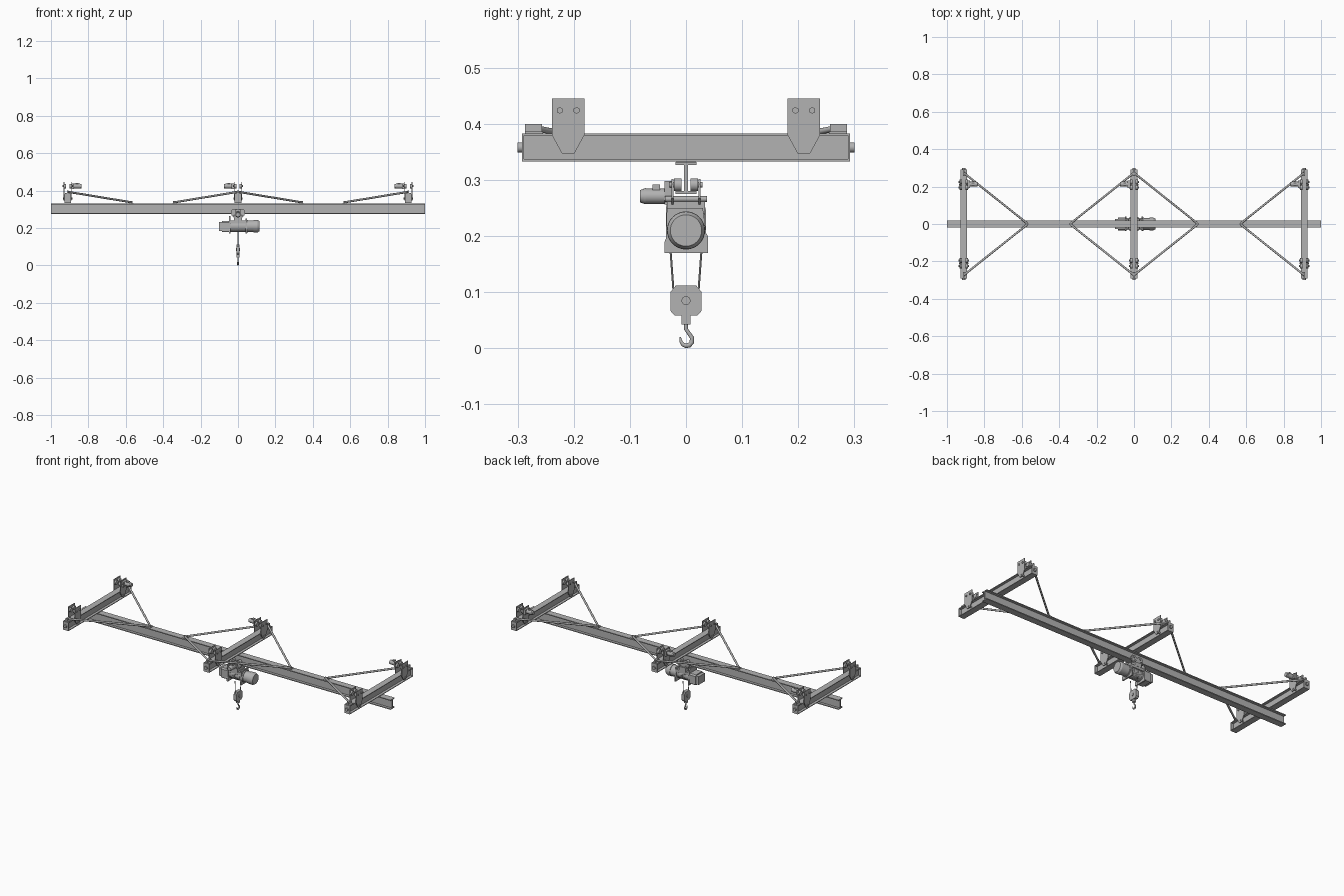
import bpy, bmesh, math
from mathutils import Vector, Matrix

steel = bpy.data.materials.new("grey_steel")
steel.diffuse_color = (0.45, 0.45, 0.45, 1)


def finish(name, bm, smooth=False):
    bmesh.ops.recalc_face_normals(bm, faces=bm.faces)
    me = bpy.data.meshes.new(name)
    bm.to_mesh(me)
    bm.free()
    ob = bpy.data.objects.new(name, me)
    bpy.context.collection.objects.link(ob)
    me.materials.append(steel)
    if smooth:
        bpy.ops.object.select_all(action='DESELECT')
        ob.select_set(True)
        bpy.context.view_layer.objects.active = ob
        bpy.ops.object.shade_smooth_by_angle(angle=math.radians(35))
    return ob


def box(name, x, y, z):
    """Box from three (min, max) ranges."""
    bm = bmesh.new()
    bmesh.ops.create_cube(bm, size=1)
    for v in bm.verts:
        v.co = [r[0] if c < 0 else r[1] for c, r in zip(v.co, (x, y, z))]
    return finish(name, bm)


def rod(name, a, b, r, n=20, r2=None):
    """Cylinder or cone between two points."""
    a, b = Vector(a), Vector(b)
    d = b - a
    bm = bmesh.new()
    bmesh.ops.create_cone(bm, cap_ends=True, segments=n, radius1=r,
                          radius2=r if r2 is None else r2, depth=d.length)
    rot = d.to_track_quat('Z', 'Y').to_matrix().to_4x4()
    bm.transform(Matrix.Translation((a + b) / 2) @ rot)
    return finish(name, bm, True)


def prism(name, pts, lo, hi, axis):
    """Extrude a profile: (y, z) along x, or (x, z) along y."""
    bm = bmesh.new()
    place = (lambda p, t: (t, p[0], p[1])) if axis == 'x' else (lambda p, t: (p[0], t, p[1]))
    f = bm.faces.new([bm.verts.new(place(p, lo)) for p in pts])
    ext = bmesh.ops.extrude_face_region(bm, geom=[f])
    step = Vector((hi - lo, 0, 0)) if axis == 'x' else Vector((0, hi - lo, 0))
    bmesh.ops.translate(bm, vec=step, verts=[v for v in ext['geom'] if isinstance(v, bmesh.types.BMVert)])
    return finish(name, bm)


def i_profile(c, w, z0, z1, t, web):
    half = [(w, z0), (w, z0 + t), (web, z0 + t), (web, z1 - t), (w, z1 - t), (w, z1)]
    return [(c + a, b) for a, b in half] + [(c - a, b) for a, b in reversed(half)]


# Main running beam
prism("main_beam", i_profile(0, 0.019, 0.275, 0.332, 0.005, 0.004), -1, 1, 'x')

for cx in (-0.91, 0, 0.91):
    # Cross beam with end plates
    prism("cross_beam", i_profile(cx, 0.018, 0.333, 0.383, 0.004, 0.003), -0.29, 0.29, 'y')
    for s in (-1, 1):
        box("end_plate", (cx - 0.018, cx + 0.018), sorted((s * 0.289, s * 0.292)), (0.333, 0.383))
        rod("end_buffer", (cx, s * 0.291, 0.358), (cx, s * 0.3, 0.358), 0.009, 16)
        # Brace bracket: base and upright lugs
        box("brace_base", (cx - 0.015, cx + 0.015), sorted((s * 0.255, s * 0.287)), (0.383, 0.386))
        box("brace_lug", (cx - 0.005, cx + 0.005), sorted((s * 0.257, s * 0.287)), (0.385, 0.4))
        # Hanger trolley: two tapered side plates with rollers
        c = s * 0.21
        prof = [(c - 0.029, 0.445), (c - 0.029, 0.38), (c - 0.011, 0.347),
                (c + 0.011, 0.347), (c + 0.029, 0.38), (c + 0.029, 0.445)]
        for k in (-1, 1):
            px = cx + k * 0.0205
            prism("hanger_plate", prof, px - 0.002, px + 0.002, 'x')
            for d in (-0.015, 0.015):
                rod("roller", (cx + k * 0.009, c + d, 0.424), (cx + k * 0.0185, c + d, 0.424), 0.0125)
                rod("roller_nut", (cx + k * 0.022, c + d, 0.424), (cx + k * 0.027, c + d, 0.424), 0.006, 6)
        rod("hanger_pin", (cx - 0.025, c, 0.358), (cx + 0.025, c, 0.358), 0.005, 16)
    # Travel drive on the rear trolley
    m = 1 if cx < 0 else -1
    box("drive_gearbox", sorted((cx + m * 0.022, cx + m * 0.034)), (0.192, 0.232), (0.409, 0.438))
    rod("drive_motor", (cx + m * 0.034, 0.213, 0.424), (cx + m * 0.066, 0.213, 0.424), 0.013)
    rod("drive_fan_cover", (cx + m * 0.066, 0.213, 0.424), (cx + m * 0.074, 0.213, 0.424), 0.0115)
    box("drive_terminal_box", sorted((cx + m * 0.042, cx + m * 0.056)), (0.206, 0.22), (0.435, 0.441))
    # Diagonal braces down to the main beam
    for m in ((1,) if cx < 0 else (-1,) if cx > 0 else (-1, 1)):
        ex = cx + m * 0.338
        box("brace_foot", (ex - 0.012, ex + 0.012), (-0.017, 0.017), (0.332, 0.335))
        box("brace_foot_lug", (ex - 0.009, ex + 0.009), (-0.004, 0.004), (0.334, 0.344))
        for s in (-1, 1):
            rod("brace", (cx + m * 0.003, s * 0.271, 0.393), (ex, s * 0.004, 0.338), 0.0055, 12)

# Hoist trolley clasping the lower flange of the main beam
for s in (-1, 1):
    prof = [(-0.036, 0.268), (-0.036, 0.293), (-0.029, 0.302), (-0.010, 0.302), (-0.005, 0.293),
            (0.005, 0.293), (0.010, 0.302), (0.029, 0.302), (0.036, 0.293), (0.036, 0.268),
            (0.02, 0.255), (-0.02, 0.255)]
    prism("trolley_plate", prof, s * 0.022, s * 0.026, 'y')
    for x in (-0.02, 0.02):
        rod("trolley_wheel", (x, s * 0.008, 0.2915), (x, s * 0.021, 0.2915), 0.0115)
        rod("trolley_axle", (x, s * 0.021, 0.2915), (x, s * 0.029, 0.2915), 0.005, 12)
for x in (-0.02, 0.02):
    rod("trolley_tie_bar", (x, -0.037, 0.266), (x, 0.037, 0.266), 0.005, 12)
box("trolley_drive_gearbox", (-0.014, 0.014), (-0.038, -0.026), (0.256, 0.298))
rod("trolley_motor", (0, -0.038, 0.271), (0, -0.072, 0.271), 0.0135)
rod("trolley_motor_cover", (0, -0.072, 0.271), (0, -0.082, 0.271), 0.0145, 20, 0.011)
box("trolley_terminal_box", (-0.008, 0.008), (-0.06, -0.046), (0.28, 0.292))

# Hoist frame: two shaped plates around the drum
frame = [(-0.038, 0.17), (0.039, 0.17), (0.039, 0.2), (0.036, 0.205), (0.036, 0.245),
         (0.03, 0.265), (-0.034, 0.265), (-0.036, 0.245), (-0.036, 0.195), (-0.038, 0.19)]
for x in (-0.043, 0.043):
    prism("hoist_frame", frame if x < 0 else [(a, min(b, 0.25)) for a, b in frame if b != 0.245],
          x - 0.004, x + 0.004, 'x')
prism("hoist_hanger", [(-0.034, 0.238), (0.034, 0.238), (0.034, 0.262), (-0.034, 0.262)], -0.022, 0.022, 'x')
box("hoist_upper_cover", (-0.043, 0.043), (-0.033, 0.033), (0.225, 0.24))
rod("rope_drum", (-0.045, 0, 0.21), (0.045, 0, 0.21), 0.03, 32)
for i in range(8):
    x = -0.033 + i * 0.009
    rod("rope_winding", (x - 0.003, 0, 0.21), (x + 0.003, 0, 0.21), 0.0315, 32)

# Gearbox on one end, round motor on the other
prism("hoist_gearbox", [(-0.03, 0.178), (0.03, 0.178), (0.034, 0.184), (0.034, 0.23),
                        (0.028, 0.238), (-0.028, 0.238), (-0.034, 0.23), (-0.034, 0.184)], -0.085, -0.046, 'x')
box("control_box", (-0.102, -0.085), (-0.028, 0.028), (0.184, 0.232))
rod("hoist_motor", (0.045, 0, 0.21), (0.104, 0, 0.21), 0.031, 32)
rod("motor_flange", (0.047, 0, 0.21), (0.054, 0, 0.21), 0.034, 32)
rod("motor_end_ring", (0.082, 0, 0.21), (0.104, 0, 0.21), 0.0335, 32)
rod("motor_end_cap", (0.104, 0, 0.21), (0.114, 0, 0.21), 0.0335, 32, 0.028)

# Ropes and hook block
for s in (-1, 1):
    rod("rope", (0, s * 0.028, 0.18), (0, s * 0.022, 0.098), 0.0018, 8)
block = [(-0.02, 0.058), (0.02, 0.058), (0.028, 0.067), (0.028, 0.1), (0.018, 0.112),
         (-0.018, 0.112), (-0.028, 0.1), (-0.028, 0.067)]
prism("hook_block", block, -0.009, 0.009, 'x')
rod("block_sheave_pin", (-0.012, 0, 0.085), (0.012, 0, 0.085), 0.008, 16)
box("hook_swivel", (-0.007, 0.007), (-0.008, 0.008), (0.042, 0.059))

# Hook swept along a curve
path = [(0, 0.045, 0.9), (0, 0.034, 0.9), (0.005, 0.027, 0.9), (0.0105, 0.019, 1), (0.0105, 0.011, 1.1),
        (0.006, 0.0055, 1.15), (0, 0.0045, 1.1), (-0.006, 0.007, 0.9), (-0.0095, 0.013, 0.7), (-0.0105, 0.02, 0.35)]
cu = bpy.data.curves.new("hook", 'CURVE')
cu.dimensions = '3D'
cu.bevel_depth = 0.004
cu.bevel_resolution = 3
cu.use_fill_caps = True
sp = cu.splines.new('POLY')
sp.points.add(len(path) - 1)
for p, (y, z, r) in zip(sp.points, path):
    p.co = (0, y, z, 1)
    p.radius = r
cu.materials.append(steel)
bpy.context.collection.objects.link(bpy.data.objects.new("hook", cu))
